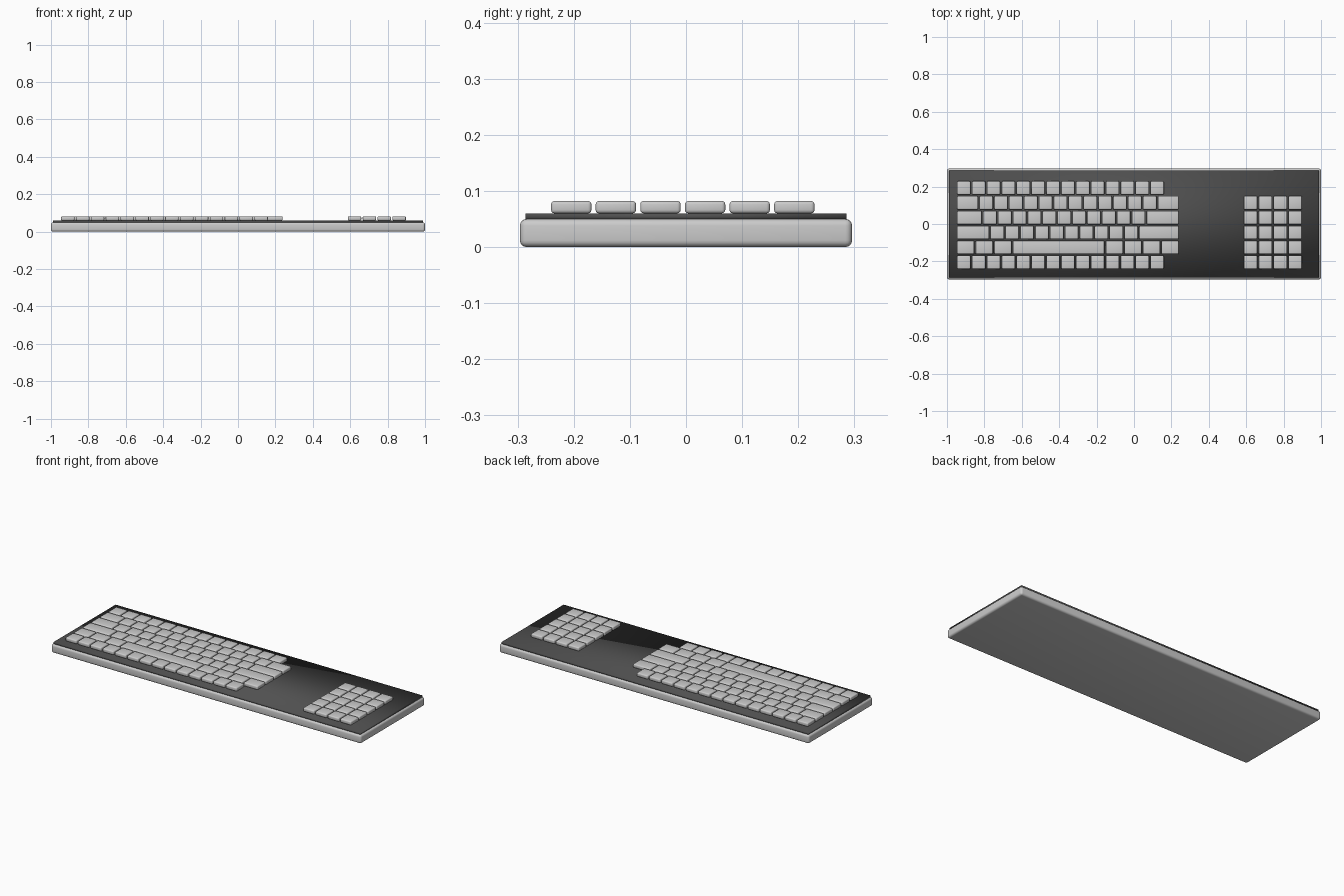
import bpy, bmesh
from mathutils import Matrix

if "Cube" in bpy.data.objects:
    bpy.data.objects.remove(bpy.data.objects["Cube"])


def material(name, rgb):
    m = bpy.data.materials.new(name)
    m.diffuse_color = (*rgb, 1.0)
    m.use_nodes = True
    m.node_tree.nodes["Principled BSDF"].inputs["Base Color"].default_value = m.diffuse_color
    return m


light_grey = material("light_grey", (0.60, 0.60, 0.60))
dark_grey = material("dark_grey", (0.08, 0.08, 0.08))


def add_box(bm, lo, hi, radius=0.0, segments=3):
    """Box between two corners, optionally with rounded edges."""
    size = [b - a for a, b in zip(lo, hi)]
    mid = [(a + b) / 2 for a, b in zip(lo, hi)]
    mat = Matrix.Translation(mid) @ Matrix.Diagonal((*size, 1.0))
    verts = bmesh.ops.create_cube(bm, size=1.0, matrix=mat)["verts"]
    if radius:
        edges = list({e for v in verts for e in v.link_edges})
        bmesh.ops.bevel(bm, geom=edges, offset=radius, segments=segments,
                        profile=0.5, affect='EDGES')


def finish(name, bm, mat, full_smooth=False):
    mesh = bpy.data.meshes.new(name)
    bm.to_mesh(mesh)
    bm.free()
    mesh.materials.append(mat)
    ob = bpy.data.objects.new(name, mesh)
    bpy.context.collection.objects.link(ob)
    bpy.ops.object.select_all(action='DESELECT')
    ob.select_set(True)
    bpy.context.view_layer.objects.active = ob
    if full_smooth:
        bpy.ops.object.shade_smooth()
    else:
        bpy.ops.object.shade_smooth_by_angle()
    return ob


# Rounded case
bm = bmesh.new()
add_box(bm, (-1, -0.296, 0), (1, 0.296, 0.05), 0.012, 4)
finish("case", bm, light_grey)

# Dark top plate, softly shaded across its corners
bm = bmesh.new()
add_box(bm, (-0.99, -0.286, 0.048), (0.99, 0.286, 0.06))
finish("top_plate", bm, dark_grey, full_smooth=True)

# Keys: widths are in key units, listed from the back row to the front row
PITCH, GAP = 0.0795, 0.0075
KEY_BOTTOM, KEY_TOP = 0.06, 0.082
ROWS = [
    [1] * 14,
    [1.5] + [1] * 12 + [1.5],
    [1.75] + [1] * 11 + [2.25],
    [2.25] + [1] * 10 + [2.75],
    [1.25] * 3 + [6.25] + [1.25] * 4,
    [1] * 14,
]


def key_row(name, row, x, widths):
    y = 0.157 - row * PITCH
    bm = bmesh.new()
    for w in widths:
        add_box(bm, (x, y, KEY_BOTTOM),
                (x + w * PITCH - GAP, y + PITCH - GAP, KEY_TOP), 0.006)
        x += w * PITCH
    finish(name, bm, light_grey)


for i, widths in enumerate(ROWS):
    key_row(f"main_key_row_{i + 1}", i, -0.946, widths)

# Number pad keys
for i in range(1, 6):
    key_row(f"number_pad_row_{i}", i, 0.587, [1] * 4)
